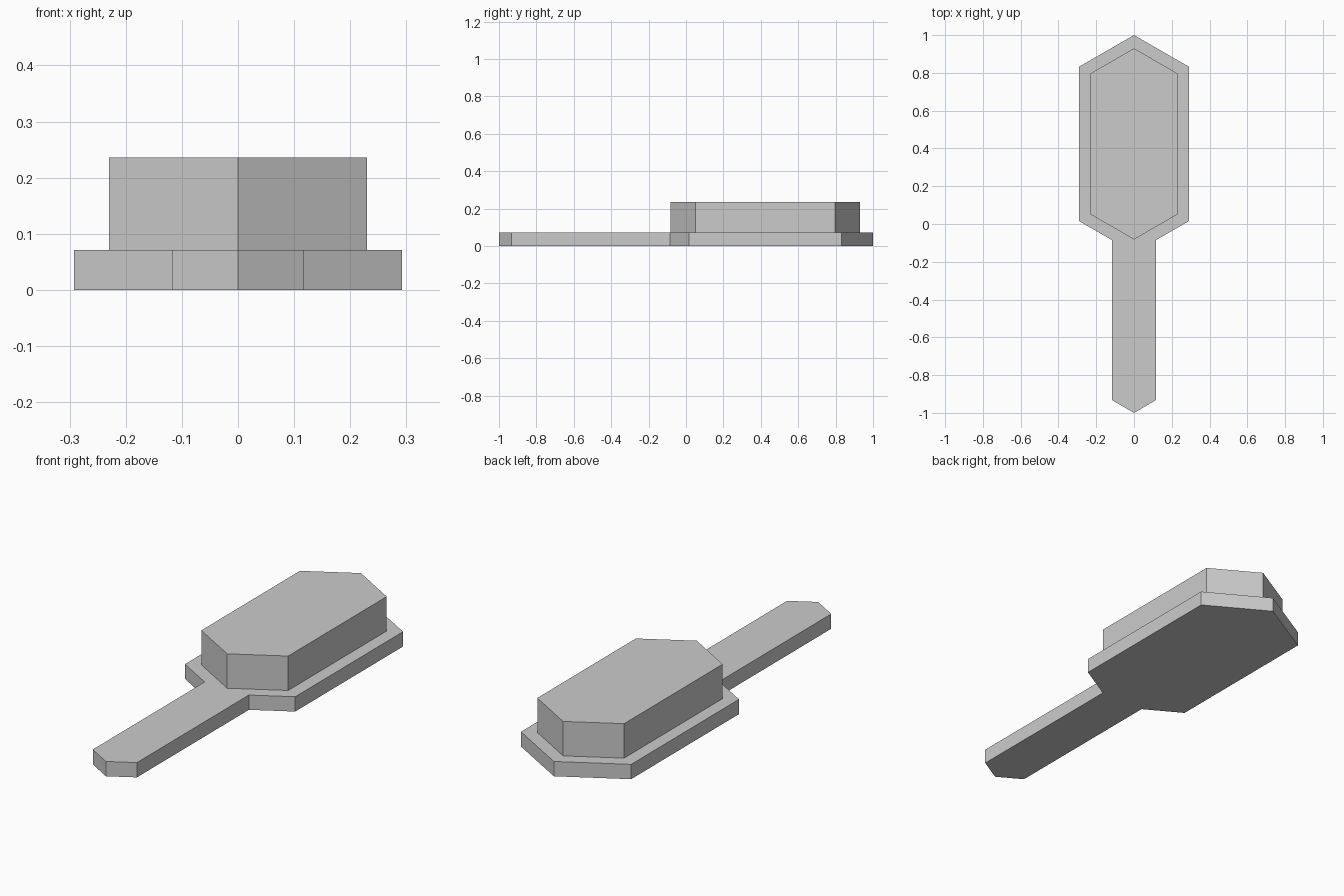
import bpy
import bmesh

cube = bpy.data.objects.get("Cube")
if cube:
    bpy.data.objects.remove(cube, do_unlink=True)

grey = bpy.data.materials.new("light grey")
grey.use_nodes = True
colour = (0.6, 0.6, 0.6, 1)
grey.diffuse_color = colour
grey.node_tree.nodes["Principled BSDF"].inputs["Base Color"].default_value = colour


def prism(name, half_outline, bottom, top):
    """Extrude an outline mirrored across x = 0; its ends lie on the axis."""
    mirrored = [(-x, y) for x, y in reversed(half_outline[1:-1])]
    bm = bmesh.new()
    face = bm.faces.new([bm.verts.new((x, y, bottom)) for x, y in half_outline + mirrored])
    extruded = bmesh.ops.extrude_face_region(bm, geom=[face])["geom"]
    verts = [v for v in extruded if isinstance(v, bmesh.types.BMVert)]
    bmesh.ops.translate(bm, verts=verts, vec=(0, 0, top - bottom))
    bmesh.ops.recalc_face_normals(bm, faces=bm.faces)
    mesh = bpy.data.meshes.new(name)
    bm.to_mesh(mesh)
    bm.free()
    mesh.materials.append(grey)
    obj = bpy.data.objects.new(name, mesh)
    bpy.context.collection.objects.link(obj)
    return obj


# Flat paddle with its pointed handle
prism("paddle_and_handle",
      [(0, -1), (0.117, -0.932), (0.117, -0.085), (0.292, 0.016), (0.292, 0.832), (0, 1)],
      0, 0.071)

# Raised elongated hexagonal block on the paddle
prism("raised_block",
      [(0, -0.082), (0.23, 0.051), (0.23, 0.797), (0, 0.93)],
      0.071, 0.236)
